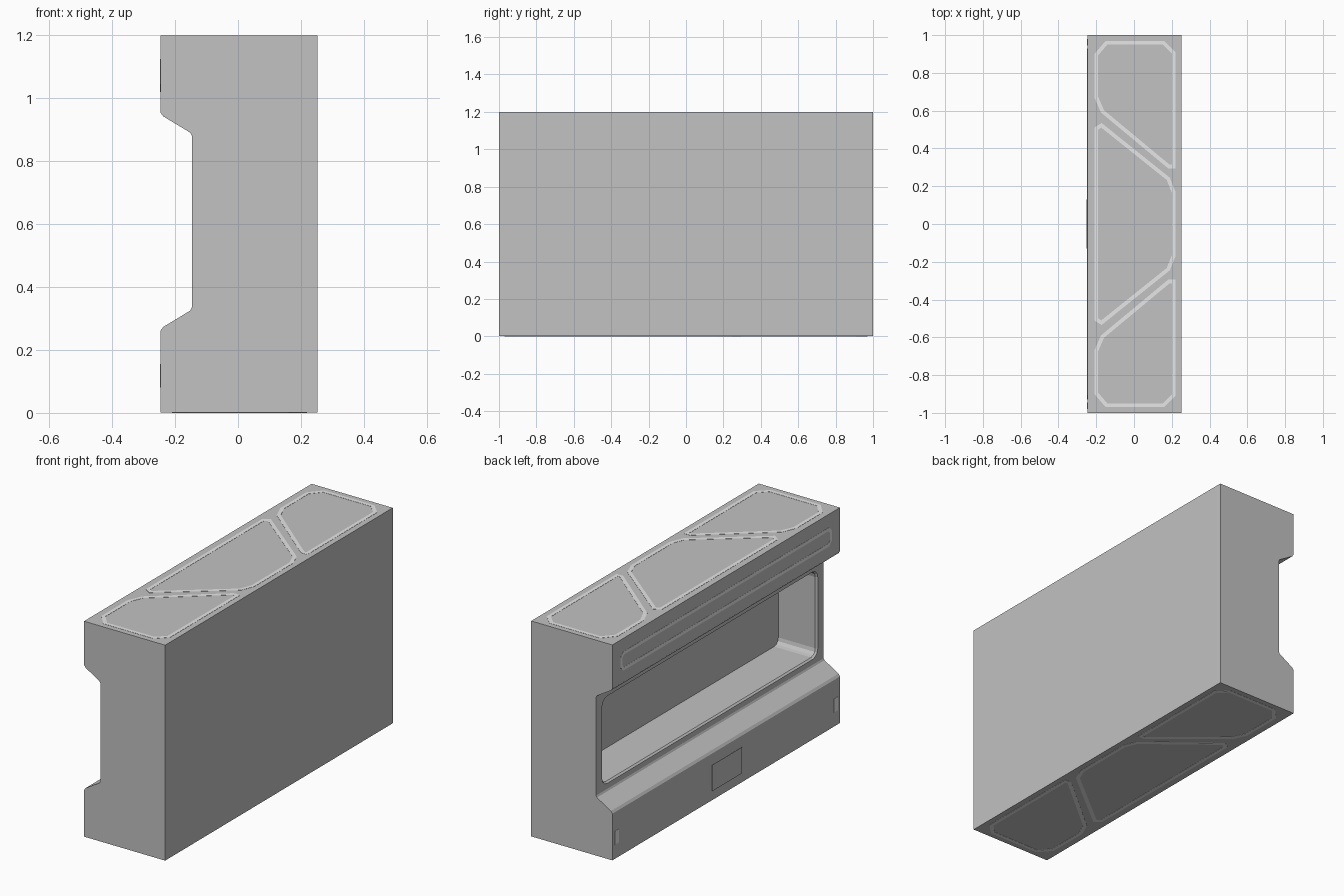
import bpy, bmesh, math
from mathutils import Vector

if "Cube" in bpy.data.objects:
    bpy.data.objects.remove(bpy.data.objects["Cube"])


def material(name, v):
    m = bpy.data.materials.new(name)
    m.diffuse_color = (v, v, v, 1)
    m.use_nodes = True
    m.node_tree.nodes["Principled BSDF"].inputs["Base Color"].default_value = m.diffuse_color
    return m


GREY = material("concrete grey", 0.54)
LIGHT = material("pale line", 0.80)


def finish(name, bm, mat):
    bmesh.ops.recalc_face_normals(bm, faces=bm.faces[:])
    me = bpy.data.meshes.new(name)
    bm.to_mesh(me)
    bm.free()
    ob = bpy.data.objects.new(name, me)
    bpy.context.collection.objects.link(ob)
    me.materials.append(mat)
    return ob


def prism(name, pts, depth, mat):
    """Extrude a polygon by a vector."""
    bm = bmesh.new()
    depth = Vector(depth)
    a = [bm.verts.new(p) for p in pts]
    b = [bm.verts.new(Vector(p) + depth) for p in pts]
    bm.faces.new(a)
    bm.faces.new(b)
    for i in range(len(a)):
        j = (i + 1) % len(a)
        bm.faces.new((a[i], a[j], b[j], b[i]))
    return finish(name, bm, mat)


def inset(pts, w):
    """Offset a convex 2D outline inwards by w."""
    n = len(pts)
    area = sum(pts[i - 1][0] * pts[i][1] - pts[i][0] * pts[i - 1][1] for i in range(n))
    s = 1 if area > 0 else -1
    out = []
    for i in range(n):
        p, q, r = (Vector(pts[k % n]) for k in (i - 1, i, i + 1))
        d1, d2 = (q - p).normalized(), (r - q).normalized()
        n1, n2 = s * Vector((-d1.y, d1.x)), s * Vector((-d2.y, d2.x))
        out.append(q + (n1 + n2) * (w / (1 + n1.dot(n2))))
    return out


def ring_plate(name, pts, width, place, depth):
    """Thin closed border strip; place maps 2D points to 3D."""
    bm = bmesh.new()
    depth = Vector(depth)
    outer = [Vector(place(*p)) for p in pts]
    inner = [Vector(place(*p)) for p in inset(pts, width)]
    loops = [outer, inner, [p + depth for p in inner], [p + depth for p in outer]]
    loops = [[bm.verts.new(p) for p in loop] for loop in loops]
    for k in range(4):
        a, b = loops[k], loops[(k + 1) % 4]
        for i in range(len(a)):
            j = (i + 1) % len(a)
            bm.faces.new((a[i], a[j], b[j], b[i]))
    return finish(name, bm, LIGHT)


def rounded_rect(y, z0, z1, r, steps):
    pts = []
    corners = [(y - r, z1 - r), (-y + r, z1 - r), (-y + r, z0 + r), (y - r, z0 + r)]
    for i, (cy, cz) in enumerate(corners):
        for s in range(steps + 1):
            a = math.pi / 2 * (i + s / steps)
            pts.append((cy + r * math.cos(a), cz + r * math.sin(a)))
    return pts


# Main block: side profile with a channel along the left side
low = [(-0.247, 0.26), (-0.238, 0.273), (-0.152, 0.325), (-0.147, 0.335)]
high = [(x, 1.216 - z) for x, z in reversed(low)]
profile = [(0.252, 0.001), (-0.247, 0.001)] + low + high + [(-0.247, 1.199), (0.252, 1.199)]
block = prism("main_block", [(x, -1, z) for x, z in profile], (0, 2, 0), GREY)

# Window niche: rounded opening with a small chamfered rim
bm = bmesh.new()
loops = []
for x, d in [(-0.167, -0.008), (-0.147, 0.0), (-0.137, 0.008), (0.09, 0.008)]:
    pts = rounded_rect(0.948 - d, 0.365 + d, 0.851 - d, 0.045 - d, 3)
    loops.append([bm.verts.new((x, y, z)) for y, z in pts])
for a, b in zip(loops, loops[1:]):
    for i in range(len(a)):
        j = (i + 1) % len(a)
        bm.faces.new((a[i], a[j], b[j], b[i]))
bm.faces.new(loops[0])
bm.faces.new(loops[-1])
cutter = finish("niche_cutter", bm, GREY)
cutter.hide_render = True
cut = block.modifiers.new("niche", 'BOOLEAN')
cut.operation = 'DIFFERENCE'
cut.solver = 'EXACT'
cut.object = cutter
bpy.context.view_layer.objects.active = block
bpy.ops.object.modifier_apply(modifier=cut.name)
bpy.data.objects.remove(cutter)

# Painted outlines on the top and the underside
end = [(-0.21, 0.90), (-0.15, 0.97), (0.16, 0.97), (0.22, 0.91),
       (0.22, 0.295), (0.18, 0.295), (-0.175, 0.59), (-0.21, 0.67)]
half = [(-0.21, 0.51), (-0.172, 0.535), (0.19, 0.245), (0.22, 0.17)]
middle = half + [(x, -y) for x, y in reversed(half)]
shapes = {"back_outline": end, "middle_outline": middle,
          "front_outline": [(x, -y) for x, y in end]}
for side, z in (("top", 1.199), ("bottom", 0.0)):
    for name, pts in shapes.items():
        ring_plate(f"{side}_{name}", pts, 0.02, lambda x, y: (x, y, z), (0, 0, 0.001))

# Long outline on the upper left side
ring_plate("upper_side_outline", rounded_rect(0.93, 1.02, 1.125, 0.025, 1), 0.018,
           lambda y, z: (-0.247, y, z), (-0.001, 0, 0))


def side_plate(name, x, y0, y1, z0, z1, mat):
    prism(name, [(x, y0, z0), (x, y1, z0), (x, y1, z1), (x, y0, z1)], (-0.001, 0, 0), mat)


# Small end markers and the centre panel on the lower left side
for name, s in (("back", 1), ("front", -1)):
    side_plate(f"{name}_marker", -0.247, s * 0.945, s * 0.98, 0.08, 0.155, LIGHT)
side_plate("centre_panel", -0.252, -0.13, 0.13, 0.055, 0.2, GREY)
